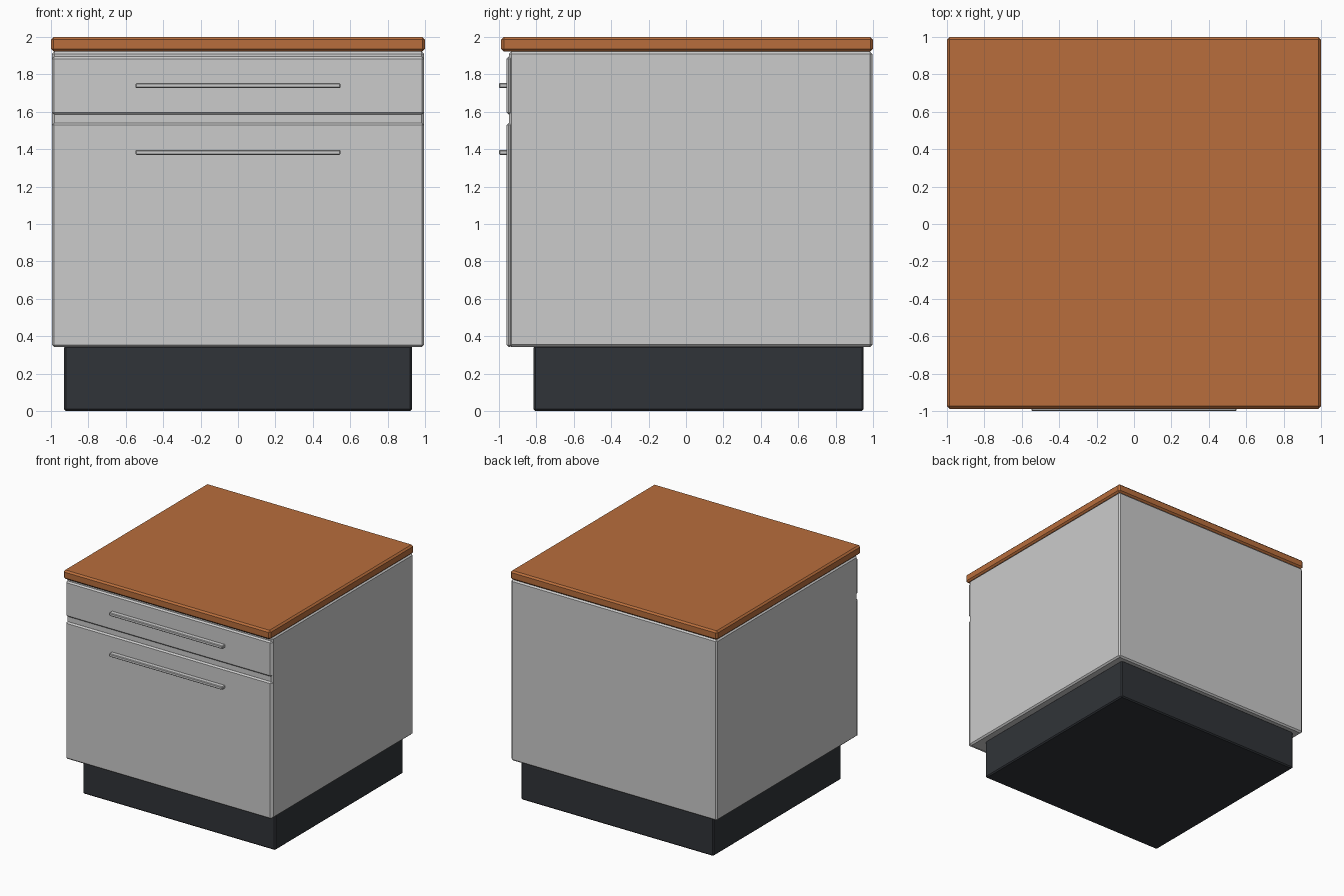
import bpy, bmesh

if "Cube" in bpy.data.objects:
    bpy.data.objects.remove(bpy.data.objects["Cube"])


def material(name, rgb):
    m = bpy.data.materials.new(name)
    m.diffuse_color = (*rgb, 1)
    m.use_nodes = True
    m.node_tree.nodes["Principled BSDF"].inputs["Base Color"].default_value = m.diffuse_color
    return m


def box(name, x, y, z, bevel=0.013, mat=None):
    """Chamfered box from half-width x and (min, max) ranges y, z."""
    bm = bmesh.new()
    bmesh.ops.create_cube(bm, size=1)
    for v in bm.verts:
        v.co.x *= 2 * x
        v.co.y = y[0] + (v.co.y + 0.5) * (y[1] - y[0])
        v.co.z = z[0] + (v.co.z + 0.5) * (z[1] - z[0])
    me = bpy.data.meshes.new(name)
    bm.to_mesh(me)
    bm.free()
    ob = bpy.data.objects.new(name, me)
    bpy.context.collection.objects.link(ob)
    if mat:
        me.materials.append(mat)
    mod = ob.modifiers.new("chamfer", "BEVEL")
    mod.width = bevel
    mod.segments = 1
    return ob


wood = material("wood", (0.48, 0.155, 0.045))
dark = material("dark_plinth", (0.03, 0.034, 0.04))

# Recessed base, carcass and worktop
box("plinth", 0.93, (-0.815, 0.95), (0.0, 0.35), 0.01, dark)
box("cabinet_body", 0.995, (-0.947, 0.997), (0.342, 1.922))
box("worktop", 1.0, (-0.988, 1.0), (1.922, 2.0), 0.014, wood)

# Drawer fronts, each with a long bar handle
for name, z, hz in (("upper_drawer", (1.585, 1.895), 1.74),
                    ("lower_drawer", (0.342, 1.54), 1.383)):
    box(name + "_front", 0.995, (-0.96, -0.93), z, 0.012)
    box(name + "_handle", 0.548, (-1.0, -0.955), (hz - 0.0135, hz + 0.0135), 0.005)
